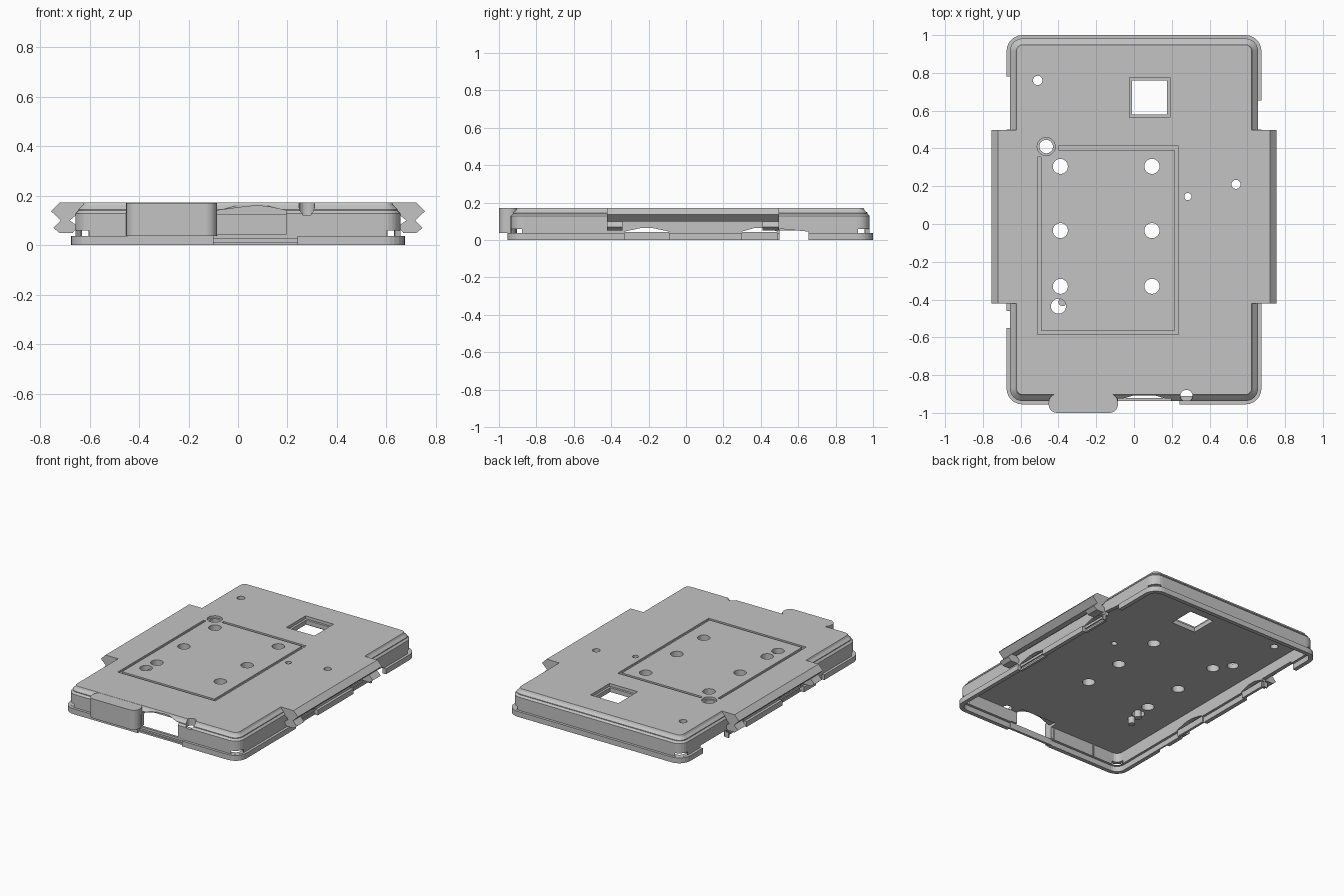
import bpy, bmesh, math
from mathutils import Vector, Matrix

cube = bpy.data.objects.get("Cube")
if cube:
    bpy.data.objects.remove(cube, do_unlink=True)

grey = bpy.data.materials.new("plain grey")
grey.use_nodes = True
colour = (0.55, 0.55, 0.55, 1)
grey.diffuse_color = colour
grey.node_tree.nodes["Principled BSDF"].inputs["Base Color"].default_value = colour

TOP, UNDER, RIM = 0.172, 0.122, 0.037


def loft(name, rings):
    """Closed solid through rings that share a point count."""
    bm = bmesh.new()
    loops = [[bm.verts.new(p) for p in ring] for ring in rings]
    n = len(loops[0])
    for a, b in zip(loops, loops[1:]):
        for i in range(n):
            j = (i + 1) % n
            bm.faces.new((a[i], a[j], b[j], b[i]))
    bm.faces.new(loops[0][::-1])
    bm.faces.new(loops[-1])
    bmesh.ops.recalc_face_normals(bm, faces=bm.faces)
    mesh = bpy.data.meshes.new(name)
    bm.to_mesh(mesh)
    bm.free()
    mesh.materials.append(grey)
    ob = bpy.data.objects.new(name, mesh)
    bpy.context.collection.objects.link(ob)
    return ob


def rounded(x0, x1, y0, y1, r, z, inset=0, steps=6):
    """Rounded rectangle ring at height z."""
    r = max(r - inset, 0.012)
    x0, x1, y0, y1 = x0 + inset + r, x1 - inset - r, y0 + inset + r, y1 - inset - r
    pts = []
    for k, (cx, cy) in enumerate([(x1, y1), (x0, y1), (x0, y0), (x1, y0)]):
        for i in range(steps + 1):
            a = math.pi / 2 * (k + i / steps)
            pts.append((cx + r * math.cos(a), cy + r * math.sin(a), z))
    return pts


def box(name, x0, x1, y0, y1, z0, z1):
    base = [(x0, y0), (x1, y0), (x1, y1), (x0, y1)]
    return loft(name, [[(x, y, z) for x, y in base] for z in (z0, z1)])


def cylinder(name, x, y, r, z0, z1, n=24):
    turn = [math.tau * i / n for i in range(n)]
    return loft(name, [[(x + r * math.cos(a), y + r * math.sin(a), z) for a in turn]
                       for z in (z0, z1)])


def along_y(name, profile, y0, y1):
    return loft(name, [[(x, y, z) for x, z in profile] for y in (y0, y1)])


def along_x(name, profile, x0, x1):
    return loft(name, [[(x, y, z) for y, z in profile] for x in (x0, x1)])


def cut(target, cutters):
    """Subtract each cutter in turn, then discard it."""
    bpy.context.view_layer.objects.active = target
    for c in cutters:
        c.hide_render = True
        mod = target.modifiers.new("cut", "BOOLEAN")
        mod.operation, mod.solver, mod.object = "DIFFERENCE", "EXACT", c
        bpy.ops.object.modifier_apply(modifier=mod.name)
        bpy.data.objects.remove(c, do_unlink=True)


# Cover shell: wide rim, inset wall and stepped chamfer
OUT = (-0.675, 0.675, -0.955, 1.0, 0.085)
levels = [(0, 0), (RIM, 0), (RIM, 0.018), (0.128, 0.018), (0.14, 0.03),
          (0.145, 0.03), (0.16, 0.046), (TOP, 0.052)]
shell = loft("cover_shell", [rounded(*OUT, z, i) for z, i in levels])
cavity = [(-0.02, 0.028), (RIM, 0.028), (RIM, 0.045), (UNDER, 0.045)]
cutters = [loft("cavity", [rounded(*OUT, z, i) for z, i in cavity])]

# Screw and indicator holes through the plate
holes = [(x, y, 0.04) for x in (-0.39, 0.095) for y in (0.305, -0.035, -0.33)]
holes += [(-0.4, -0.435, 0.04), (-0.465, 0.41, 0.036), (-0.51, 0.76, 0.025),
          (0.285, 0.145, 0.019), (0.54, 0.21, 0.024)]
cutters += [cylinder("hole", x, y, r, 0.05, 0.3) for x, y, r in holes]
cutters.append(cylinder("hole_recess", -0.465, 0.41, 0.048, TOP - 0.015, 0.3))

# Square window with stepped frame
cutters.append(box("window_step", -0.025, 0.19, 0.565, 0.775, TOP - 0.02, 0.3))
cutters.append(box("window", -0.01, 0.175, 0.58, 0.76, 0.05, 0.3))

# Shallow groove framing the mounting area
G = TOP - 0.012
cutters += [box("groove", -0.4, 0.235, 0.393, 0.412, G, 0.3),
            box("groove", 0.215, 0.235, -0.585, 0.4, G, 0.3),
            box("groove", -0.512, 0.225, -0.585, -0.566, G, 0.3),
            box("groove", -0.512, -0.493, -0.575, 0.355, G, 0.3)]

# Front connector opening with arched top, and the plate edge above it
arch = [(-0.085, RIM), (0.195, RIM), (0.195, 0.14), (0.13, 0.154),
        (0.075, 0.16), (0.02, 0.154), (-0.085, 0.14)]
cutters.append(along_y("connector_opening", arch, -1.05, -0.86))
lip = [(-0.06, -1), (0.17, -1), (0.17, -0.925), (0.11, -0.907), (0.0, -0.907), (-0.06, -0.925)]
cutters.append(loft("edge_notch", [[(x, y, z) for x, y in lip] for z in (0.12, 0.3)]))
cutters.append(box("front_rim_gap", -0.1, 0.24, -1.05, -0.85, -0.02, RIM + 0.006))
cutters.append(cylinder("key_notch", 0.278, -0.91, 0.032, 0.122, 0.3))

# Gaps in the side rims
slope = [(0.5, -0.02), (0.655, -0.02), (0.655, 0.045), (0.5, 0.06)]
cutters.append(along_x("right_rim_gap", slope, 0.6, 0.7))
cutters.append(box("left_rim_gap", -0.7, -0.6, 0.5, 0.78, -0.02, 0.05))
cutters.append(box("left_rim_notch", -0.7, -0.657, -0.55, -0.46, -0.02, RIM + 0.004))
for side in (-1, 1):
    for y0, y1 in ((-0.33, -0.09), (0.3, 0.49)):
        mid = (y0 + y1) / 2
        bump = [(y0, -0.02), (y1, -0.02), (y1, 0.045), (mid + 0.03, 0.064),
                (mid - 0.03, 0.064), (y0, 0.045)]
        cutters.append(along_x("clip_gap", bump, *sorted((side * 0.61, side * 0.7))))

# Corner slots just above the rim
for x in (-0.64, 0.64):
    for y in (-0.915, 0.96):
        slot = box("corner_slot", -0.045, 0.045, -0.04, 0.04, RIM + 0.001, 0.06)
        angle = math.atan2(y, x / abs(x))
        slot.data.transform(Matrix.Translation((x, y, 0)) @ Matrix.Rotation(angle, 4, "Z"))
        cutters.append(slot)
cut(shell, cutters)

# Recessed bars behind the rim gaps
for z0, z1, step in ((0, 0.012, 0), (0.012, 0.026, 0.008), (0.026, 0.043, 0)):
    box("connector_sill", -0.1, 0.24, -0.938 + step, -0.922, z0, z1)
    for side, label in ((-1, "left"), (1, "right")):
        for y0, y1 in ((-0.33, -0.09), (0.3, 0.49)):
            xs = sorted((side * 0.635, side * (0.652 - step)))
            box(label + "_clip", *xs, y0, y1, z0, z1)

# Hollow housing bulging from the front
housing = loft("front_housing", [rounded(-0.452, -0.085, -1.0, -0.9, 0.045, z)
                                 for z in (RIM, TOP - 0.001)])
cut(housing, [box("housing_hollow", -0.425, -0.11, -0.98, -0.85, 0, 0.14)])

# Side rails: full-length upper bead, lower hooks at the ends only
upper = [(0.622, TOP), (0.72, TOP), (0.755, 0.137), (0.717, 0.1), (0.68, 0.1),
         (0.65, 0.125), (0.622, 0.125)]
lower = [(0.68, 0.1), (0.717, 0.1), (0.746, 0.07), (0.722, 0.05), (0.668, 0.05), (0.645, 0.075)]
for side, label in ((-1, "left"), (1, "right")):
    def mirrored(profile):
        return [(side * x, z) for x, z in profile]
    along_y(label + "_rail", mirrored(upper), -0.422, 0.497)
    along_y(label + "_front_hook", mirrored(lower), -0.422, -0.34)
    along_y(label + "_back_hook", mirrored(lower), 0.41, 0.497)

# Small pegs under the plate
cylinder("plate_peg", -0.378, -0.413, 0.022, 0.075, UNDER + 0.03)
cylinder("plate_peg", -0.4, -0.5, 0.022, 0.075, UNDER + 0.01)
